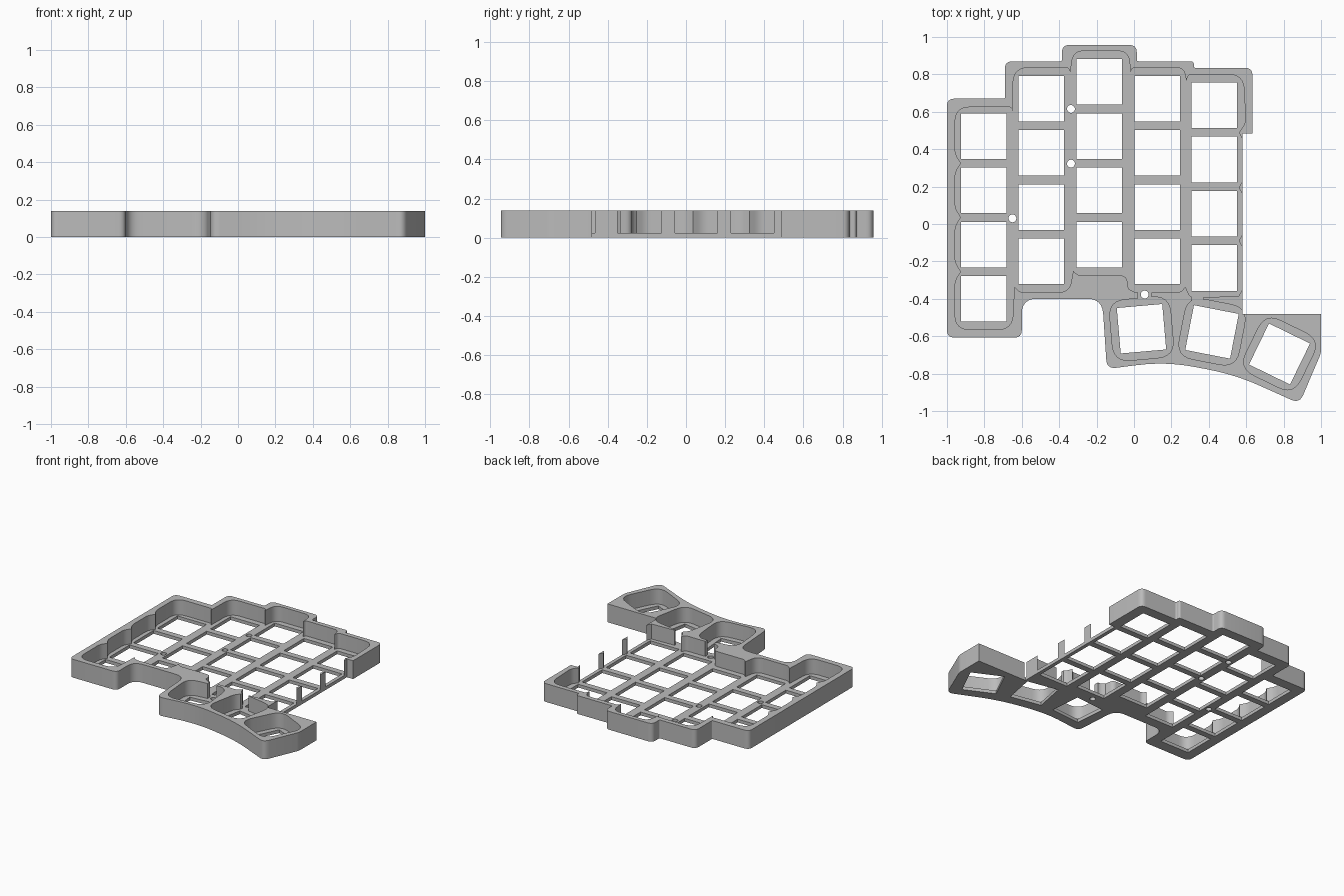
import bpy
import bmesh
from math import cos, sin, tau, radians
from mathutils import Vector

HEIGHT, FLOOR = 0.14, 0.025
HOLE, PITCH = 0.122, 0.29

if "Cube" in bpy.data.objects:
    bpy.data.objects.remove(bpy.data.objects["Cube"], do_unlink=True)

grey = bpy.data.materials.new("plain grey")
grey.use_nodes = True
grey.diffuse_color = (0.5, 0.5, 0.5, 1)
grey.node_tree.nodes["Principled BSDF"].inputs["Base Color"].default_value = grey.diffuse_color


def rounded(points, radius, steps=6):
    """Round the corners of a loop; a third value in a point overrides the radius."""
    result = []
    for i, point in enumerate(points):
        here = Vector(point[:2])
        before = Vector(points[i - 1][:2]) - here
        after = Vector(points[(i + 1) % len(points)][:2]) - here
        r = point[2] if len(point) > 2 else radius
        r = min(r, before.length * 0.49, after.length * 0.49)
        if r <= 0:
            result.append(here)
            continue
        a, b = here + before.normalized() * r, here + after.normalized() * r
        for k in range(steps + 1):
            t = k / steps
            result.append(a * (1 - t) ** 2 + here * 2 * t * (1 - t) + b * t ** 2)
    return result


def square(x, y, half, angle=0.0, radius=0.0):
    c, s = cos(radians(angle)), sin(radians(angle))
    corners = [(-half, -half), (half, -half), (half, half), (-half, half)]
    return rounded([(x + u * c - v * s, y + u * s + v * c) for u, v in corners], radius)


def circle(x, y, r, sides=20):
    return [(x + r * cos(tau * i / sides), y + r * sin(tau * i / sides)) for i in range(sides)]


def prisms(name, loops, bottom, top):
    """One object holding an upright prism for every loop."""
    bm = bmesh.new()
    for loop in loops:
        face = bm.faces.new([bm.verts.new((p[0], p[1], bottom)) for p in loop])
        made = bmesh.ops.extrude_face_region(bm, geom=[face])["geom"]
        moved = [v for v in made if isinstance(v, bmesh.types.BMVert)]
        bmesh.ops.translate(bm, verts=moved, vec=(0, 0, top - bottom))
    bmesh.ops.recalc_face_normals(bm, faces=bm.faces)
    mesh = bpy.data.meshes.new(name)
    bm.to_mesh(mesh)
    bm.free()
    mesh.materials.append(grey)
    obj = bpy.data.objects.new(name, mesh)
    bpy.context.collection.objects.link(obj)
    return obj


def cut(body, cutter):
    mod = body.modifiers.new(cutter.name, "BOOLEAN")
    mod.operation, mod.solver, mod.object = "DIFFERENCE", "EXACT", cutter
    bpy.context.view_layer.objects.active = body
    bpy.ops.object.modifier_apply(modifier=mod.name)
    bpy.data.objects.remove(cutter, do_unlink=True)


# Outer case: stepped back edge, then the thumb arm, then the front notch
back_edge = [(-1, 0.67), (-0.69, 0.67, 0.01), (-0.69, 0.87), (-0.385, 0.87, 0.01),
             (-0.385, 0.957), (0.015, 0.957), (0.015, 0.87, 0.01), (0.32, 0.87, 0.02),
             (0.32, 0.835, 0.01), (0.633, 0.835), (0.633, 0.485, 0)]
thumb_edge = [(0.58, 0.485, 0), (0.58, -0.48, 0), (1, -0.48, 0), (1, -0.69, 0.02),
              (0.885, -0.96, 0.05), (0.54, -0.805, 0.15), (0.17, -0.735, 0.2),
              (-0.145, -0.775, 0.05)]
front_edge = [(-0.17, -0.4, 0.08), (-0.6, -0.4, 0.08), (-0.6, -0.607), (-1, -0.607)]
case = prisms("keyboard_case", [rounded(back_edge + thumb_edge + front_edge, 0.04)], 0, HEIGHT)

# Main cavity, with a pointed rib between neighbouring keys
left_side = []
for y in (-0.255, 0.035, 0.325):
    left_side += [(-0.957, y - 0.05), (-0.925, y, 0), (-0.957, y + 0.05)]
back_side = [(-0.957, 0.625), (-0.655, 0.625, 0.03), (-0.65, 0.6, 0),
             (-0.645, 0.835), (-0.35, 0.835, 0.04), (-0.34, 0.81, 0),
             (-0.325, 0.925), (-0.03, 0.925), (-0.018, 0.81, 0),
             (-0.01, 0.835, 0.02), (0.265, 0.835), (0.28, 0.765, 0),
             (0.29, 0.8, 0.02), (0.585, 0.8), (0.597, 0.54), (0.562, 0.49, 0)]
# The right side is open, leaving only slim upright tabs
right_side = [(0.58, 0.45, 0), (0.61, 0.45, 0)]
for y in (0.195, -0.09):
    right_side += [(0.61, y + 0.035, 0), (0.58, y + 0.035, 0), (0.56, y, 0),
                   (0.58, y - 0.035, 0), (0.61, y - 0.035, 0)]
right_side += [(0.61, -0.35, 0), (0.58, -0.35, 0), (0.56, -0.385, 0)]
front_side = [(0.3, -0.395), (0.275, -0.335, 0), (0.25, -0.365), (0, -0.365),
              (-0.03, -0.345, 0), (-0.04, -0.275), (-0.3, -0.275, 0.04), (-0.325, -0.25, 0),
              (-0.345, -0.365), (-0.61, -0.365, 0.04), (-0.64, -0.335, 0),
              (-0.65, -0.565), (-0.957, -0.565)]
cavity = rounded(left_side + back_side + right_side + front_side, 0.08)
cut(case, prisms("cavity_cutter", [cavity], FLOOR, 0.3))

# Thumb key wells
thumbs = [(0.04, -0.56, 5), (0.417, -0.577, -11), (0.778, -0.695, -26)]
wells = [square(x, y, 0.163, a, 0.09) for x, y, a in thumbs]
cut(case, prisms("well_cutter", wells, FLOOR, 0.3))

# Narrow passages from the main cavity to the thumb wells
passages = [square(0.057, -0.385, 0.036), square(0.34, -0.4, 0.03)]
cut(case, prisms("passage_cutter", passages, FLOOR, 0.3))

# Key openings, four to a staggered column, and screw holes
columns = [(-0.803, 0.47), (-0.495, 0.67), (-0.185, 0.76), (0.125, 0.67), (0.43, 0.635)]
holes = [square(x, y - row * PITCH, HOLE) for x, y in columns for row in range(4)]
holes += [square(x, y, HOLE, a) for x, y, a in thumbs]
screws = [(-0.337, 0.615), (-0.337, 0.323), (-0.65, 0.03), (0.057, -0.377)]
holes += [circle(x, y, 0.021) for x, y in screws]
cut(case, prisms("hole_cutter", holes, -0.1, 0.3))

# Smooth the rounded corners, keep the edges crisp
bpy.ops.object.select_all(action="DESELECT")
case.select_set(True)
bpy.context.view_layer.objects.active = case
bpy.ops.object.shade_smooth_by_angle(angle=radians(30))
